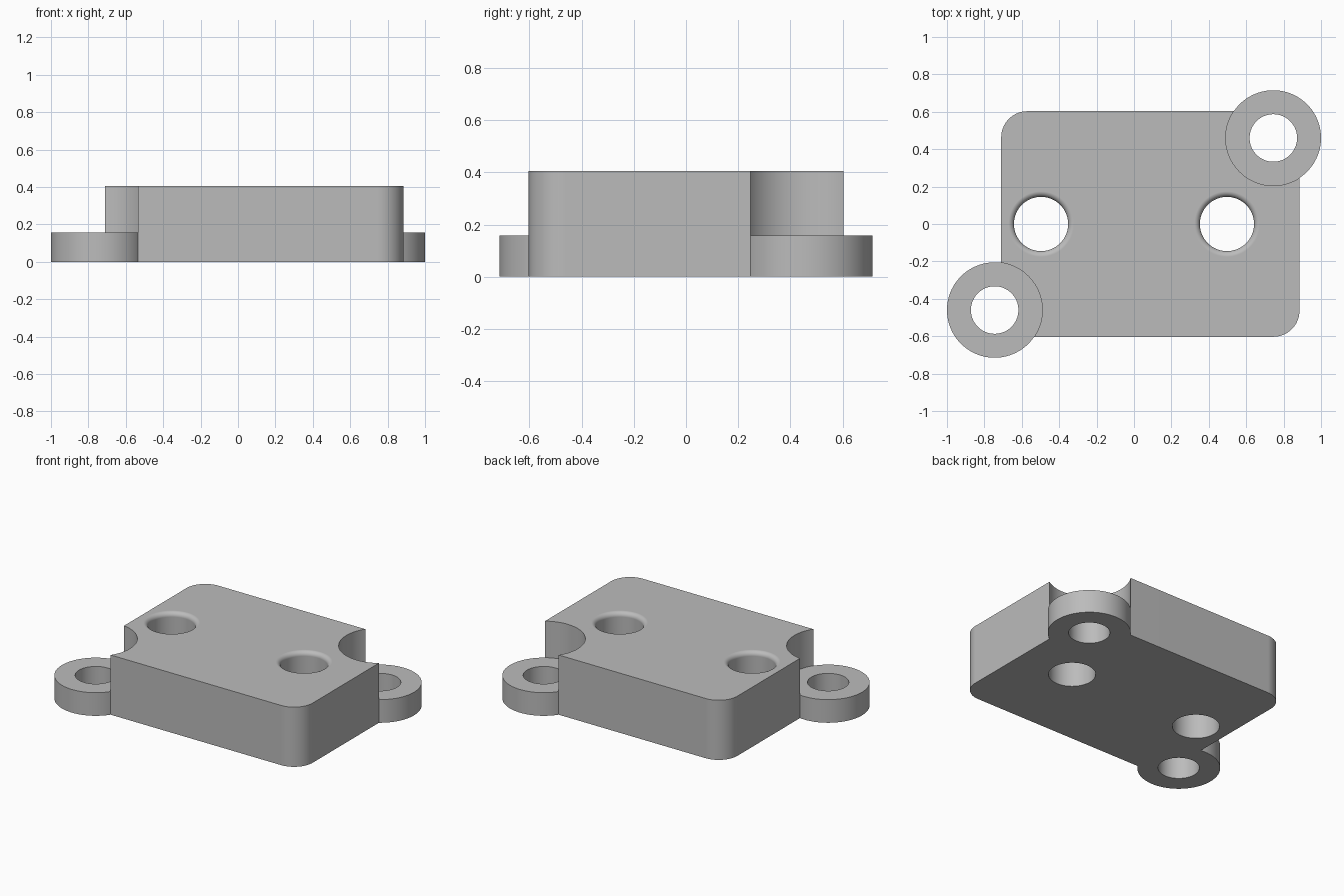
import bpy
import bmesh
from math import cos, sin, pi

if "Cube" in bpy.data.objects:
    bpy.data.objects.remove(bpy.data.objects["Cube"], do_unlink=True)

HEIGHT, LUG_HEIGHT = 0.405, 0.157
LUG_X, LUG_Y, LUG_R, LUG_HOLE_R = 0.745, 0.46, 0.255, 0.127
BOLT_X, BOLT_R, FILLET = 0.497, 0.145, 0.03
LEFT, RIGHT, DEPTH, CORNER = 0.885, -0.71, 0.603, 0.14

grey = bpy.data.materials.new("plain grey")
grey.use_nodes = True
colour = (0.5, 0.5, 0.5, 1)
grey.diffuse_color = colour
grey.node_tree.nodes["Principled BSDF"].inputs["Base Color"].default_value = colour


def circle(x, y, r, n=96):
    return [(x + r * cos(2 * pi * i / n), y + r * sin(2 * pi * i / n)) for i in range(n)]


def rounded_rectangle(x0, x1, y0, y1, r, n=16):
    centres = [(x1 - r, y1 - r), (x0 + r, y1 - r), (x0 + r, y0 + r), (x1 - r, y0 + r)]
    return [(cx + r * cos(pi / 2 * (k + i / n)), cy + r * sin(pi / 2 * (k + i / n)))
            for k, (cx, cy) in enumerate(centres) for i in range(n + 1)]


def solid(name, layers):
    """Skin a capped solid through (outline, height) layers."""
    bm = bmesh.new()
    rings = [[bm.verts.new((x, y, z)) for x, y in outline] for outline, z in layers]
    for low, high in zip(rings, rings[1:]):
        for i in range(len(low)):
            j = (i + 1) % len(low)
            bm.faces.new((low[i], low[j], high[j], high[i]))
    bm.faces.new(rings[0][::-1])
    bm.faces.new(rings[-1])
    mesh = bpy.data.meshes.new(name)
    bm.to_mesh(mesh)
    bm.free()
    mesh.materials.append(grey)
    obj = bpy.data.objects.new(name, mesh)
    bpy.context.collection.objects.link(obj)
    return obj


def activate(obj):
    bpy.ops.object.select_all(action='DESELECT')
    obj.select_set(True)
    bpy.context.view_layer.objects.active = obj


def cut(obj, cutter):
    cutter.hide_render = True
    mod = obj.modifiers.new("cut", 'BOOLEAN')
    mod.operation, mod.solver, mod.object = 'DIFFERENCE', 'EXACT', cutter
    activate(obj)
    bpy.ops.object.modifier_apply(modifier=mod.name)
    bpy.data.objects.remove(cutter, do_unlink=True)


def finish(obj):
    activate(obj)
    bpy.ops.object.shade_smooth_by_angle(angle=pi / 6)
    obj.modifiers.new("clean shading", 'WEIGHTED_NORMAL').keep_sharp = True


def cylinder(name, x, y, r, z0, z1):
    return solid(name, [(circle(x, y, r), z0), (circle(x, y, r), z1)])


# Main block with rounded corners
outline = rounded_rectangle(RIGHT, LEFT, -DEPTH, DEPTH, CORNER)
block = solid("block", [(outline, 0), (outline, HEIGHT)])

for side, label in ((1, "left_rear"), (-1, "right_front")):
    # Mounting lug and the matching clearance pocket in the block corner
    x, y = side * LUG_X, side * LUG_Y
    cut(block, cylinder("pocket_cutter", x, y, LUG_R, -0.1, HEIGHT + 0.1))
    lug = cylinder(label + "_lug", x, y, LUG_R, 0, LUG_HEIGHT)
    cut(lug, cylinder("lug_hole_cutter", x, y, LUG_HOLE_R, -0.1, HEIGHT))
    finish(lug)

    # Through hole with a rounded upper rim
    rim = [(FILLET * (1 - cos(pi / 2 * i / 8)), FILLET * (sin(pi / 2 * i / 8) - 1)) for i in range(9)]
    layers = [(circle(side * BOLT_X, 0, BOLT_R), -0.1)]
    layers += [(circle(side * BOLT_X, 0, BOLT_R + dr), HEIGHT + dz) for dr, dz in rim]
    layers.append((circle(side * BOLT_X, 0, BOLT_R + FILLET), HEIGHT + 0.1))
    cut(block, solid("bolt_hole_cutter", layers))

finish(block)
